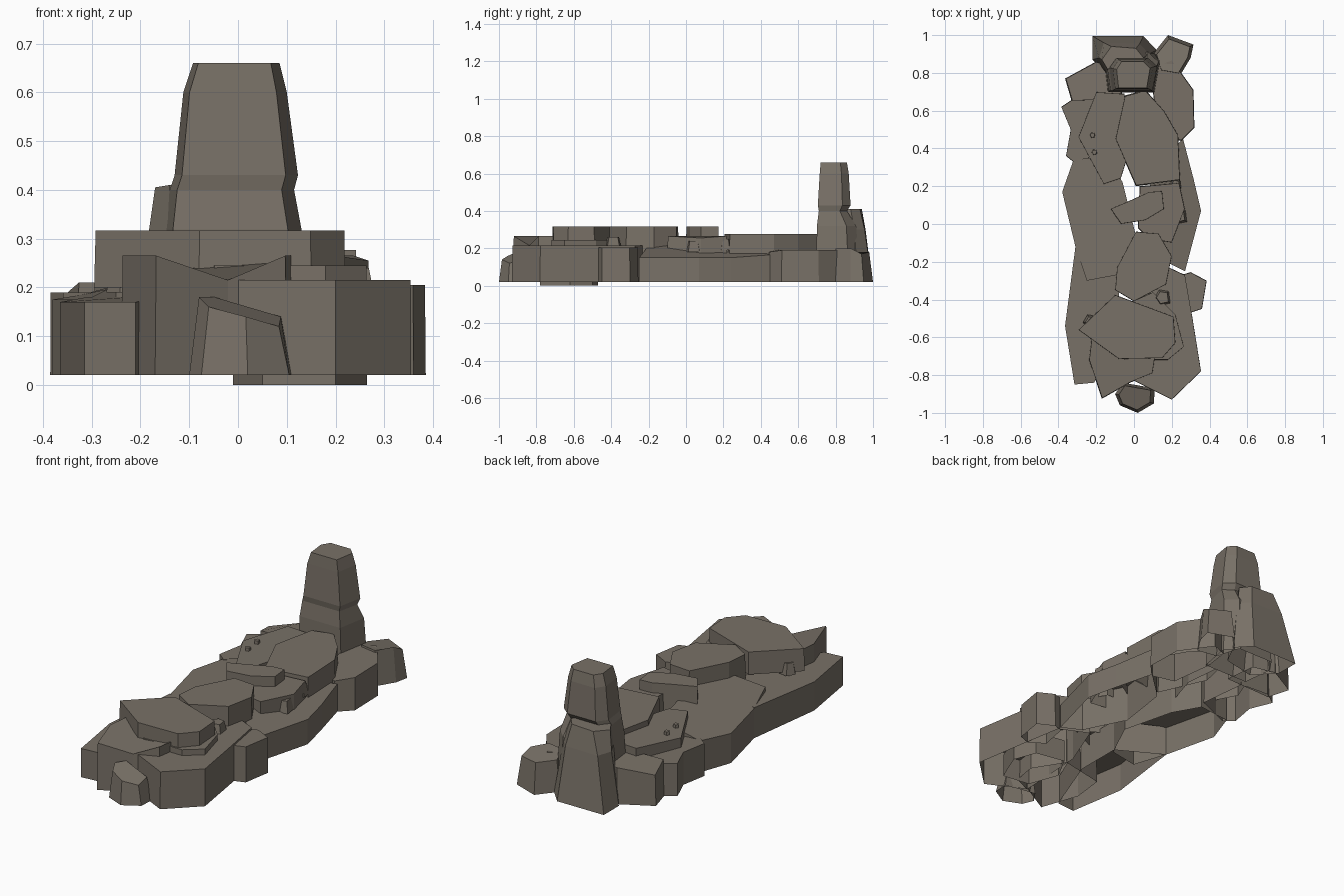
import bpy, bmesh

stone = bpy.data.materials.new("brown grey stone")
stone.diffuse_color = (0.19, 0.165, 0.135, 1)


def loft(name, rings):
    """Stack equal-length rings into a faceted stone shell, open underneath."""
    bm = bmesh.new()
    vs = [[bm.verts.new(p) for p in r] for r in rings]
    n = len(vs[0])
    for a, b in zip(vs, vs[1:]):
        for i in range(n):
            j = (i + 1) % n
            bm.faces.new((a[i], a[j], b[j], b[i]))
    base = bm.faces.new(vs[0][::-1])
    bm.faces.new(vs[-1])
    bmesh.ops.recalc_face_normals(bm, faces=bm.faces)
    bm.faces.remove(base)
    me = bpy.data.meshes.new(name)
    bm.to_mesh(me)
    bm.free()
    me.materials.append(stone)
    ob = bpy.data.objects.new(name, me)
    bpy.context.collection.objects.link(ob)
    return ob


def rock(name, z0, z1, pts, top=0.97):
    """Prism from a plan outline; optional third value lowers that top corner."""
    cx = sum(p[0] for p in pts) / len(pts)
    cy = sum(p[1] for p in pts) / len(pts)
    low = [(p[0], p[1], z0) for p in pts]
    high = [(cx + (p[0] - cx) * top, cy + (p[1] - cy) * top,
             z1 - (p[2] if len(p) > 2 else 0)) for p in pts]
    return loft(name, [low, high])


G = 0.02  # ground level of the base stones

# long base slabs, left and right
rock("left_long_slab", G, 0.235, [(-0.38, 0.17, .06), (-0.31, -0.12, .06), (-0.25, -0.30, .03),
     (-0.09, -0.27), (0.01, -0.06), (-0.06, 0.22), (-0.14, 0.36), (-0.32, 0.34, .05)], 1)
rock("left_front_slab", G, 0.19, [(-0.31, -0.12, .01), (-0.365, -0.54, .02), (-0.315, -0.85, .02),
     (-0.21, -0.84, .02), (-0.08, -0.5), (-0.08, -0.25)], 1)
rock("right_long_slab", G, 0.215, [(0.26, 0.45, .05), (0.315, 0.24, .065), (0.355, 0.07, .065),
     (0.27, -0.25, .065), (0.17, -0.2), (0.06, 0.02), (0.1, 0.3)], 1)
rock("right_front_slab", G, 0.215, [(0.27, -0.27), (0.31, -0.5), (0.355, -0.78), (0.2, -0.93),
     (0.0, -0.83), (0.02, -0.45), (0.12, -0.2)], 0.995)

# front stones
rock("front_block", G, 0.265, [(-0.17, -0.925), (-0.24, -0.72), (-0.22, -0.55), (0.02, -0.5),
     (0.12, -0.66), (0.10, -0.79), (-0.02, -0.84, .05)], 0.98)
rock("front_right_step", 0.13, 0.245, [(-0.05, -0.72), (0.18, -0.72), (0.265, -0.65),
     (0.22, -0.48), (0.1, -0.36), (-0.1, -0.45)], 0.99)
rock("front_top_slab", 0.2, 0.317, [(-0.295, -0.56), (-0.1, -0.375), (0.21, -0.49),
     (0.22, -0.63), (0.15, -0.71), (-0.08, -0.715)], 0.99)
rock("front_toe_stone", G, 0.16, [(-0.10, -0.9, -.02), (-0.075, -0.96), (0.02, -1.0, .02),
     (0.105, -0.95, .04), (0.11, -0.87, .02), (-0.06, -0.84, -.02)], 0.8)
rock("underside_slab", 0, 0.12, [(-0.01, -0.6), (0.06, -0.47), (0.22, -0.5),
     (0.265, -0.62), (0.2, -0.78), (0.05, -0.76)], 1)
rock("right_side_stone", G, 0.205, [(0.25, -0.27), (0.30, -0.255), (0.385, -0.30), (0.36, -0.45),
     (0.30, -0.47), (0.22, -0.42)], 0.98)

# middle stepping slabs
rock("middle_top_slab", 0.17, 0.317, [(0.01, -0.04), (0.13, -0.05), (0.2, -0.17), (0.17, -0.32),
     (0.0, -0.41), (-0.1, -0.35), (-0.09, -0.23)], 0.99)
rock("cross_bar_stone", 0.17, 0.317, [(-0.125, 0.08), (-0.07, 0.0), (0.06, 0.02), (0.16, 0.08),
     (0.15, 0.175), (0.08, 0.17), (-0.03, 0.12)], 0.98)
rock("middle_right_slab", 0.12, 0.265, [(0.03, 0.2), (0.24, 0.22), (0.27, 0.08, .01), (0.2, -0.1),
     (0.08, -0.08), (0.02, -0.02)], 0.98)

# rear slabs
rock("rear_large_slab", 0.12, 0.277, [(-0.05, 0.68), (0.06, 0.71), (0.16, 0.6), (0.235, 0.47),
     (0.245, 0.23), (0.01, 0.2), (-0.1, 0.45)], 0.98)
rock("rear_left_slab", 0.1, 0.25, [(-0.2, 0.7), (-0.05, 0.69), (-0.02, 0.4), (-0.07, 0.24),
     (-0.16, 0.21), (-0.295, 0.46, .01)], 0.99)
rock("rear_left_edge_stone", G, 0.19, [(-0.385, 0.62), (-0.31, 0.67), (-0.15, 0.66), (-0.12, 0.4),
     (-0.31, 0.32), (-0.36, 0.36), (-0.335, 0.5)], 0.99)
rock("back_left_stone", G, 0.21, [(-0.365, 0.77, .03), (-0.2, 0.86), (-0.08, 0.83), (-0.06, 0.66),
     (-0.33, 0.65)], 0.97)
rock("rear_right_stone", G, 0.19, [(0.2, 0.87), (0.315, 0.71), (0.32, 0.51), (0.25, 0.44, .01),
     (0.13, 0.47), (0.1, 0.7), (0.12, 0.84)], 0.98)
rock("back_right_stone", G, 0.2, [(0.18, 1.0, .02), (0.315, 0.95, .03), (0.3, 0.88), (0.24, 0.78),
     (0.13, 0.8), (0.1, 0.9, .02)], 0.82)

# small wedged pebbles
for x, y, z, r in [(0.15, -0.39, 0.26, 0.045), (-0.23, -0.52, 0.25, 0.04), (0.24, 0.04, 0.24, 0.04),
                   (-0.22, 0.47, 0.26, 0.018), (-0.21, 0.38, 0.26, 0.018), (0.22, 0.21, 0.25, 0.03)]:
    rock("wedged_pebble", z - 0.06, z, [(x - r, y), (x - r * .3, y - r), (x + r, y - r * .7),
         (x + r * .8, y + r * .8), (x - r * .4, y + r)], 0.7)


# standing pillar: six-sided rings from left, right, front, back and height
def pillar_ring(l, r, f, b, z):
    w, d = r - l, b - f
    return [(l + w * .06, f, z), (r - w * .1, f, z), (r, b - d * .25, z),
            (r - w * .2, b, z), (l + w * .15, b, z), (l, b - d * .3, z)]


loft("standing_pillar", [pillar_ring(*v) for v in [
    (-0.165, 0.145, 0.695, 0.93, G), (-0.15, 0.13, 0.70, 0.91, 0.32), (-0.14, 0.115, 0.71, 0.86, 0.4),
    (-0.13, 0.123, 0.705, 0.88, 0.43), (-0.112, 0.1, 0.715, 0.87, 0.6), (-0.092, 0.085, 0.72, 0.86, 0.66)]])
loft("pillar_buttress", [
    [(-0.22, 0.87, G), (-0.12, 0.76, G), (0.06, 0.8, G), (0.12, 0.92, G), (0.05, 0.995, G), (-0.22, 0.995, G)],
    [(-0.185, 0.88, .3), (-0.14, 0.8, .3), (0.04, 0.82, .3), (0.08, 0.9, .3), (0.03, 0.955, .3), (-0.16, 0.96, .3)],
    [(-0.17, 0.87, .405), (-0.14, 0.82, .41), (0.0, 0.83, .415), (0.05, 0.88, .41), (0.01, 0.93, .41), (-0.12, 0.94, .41)]])
